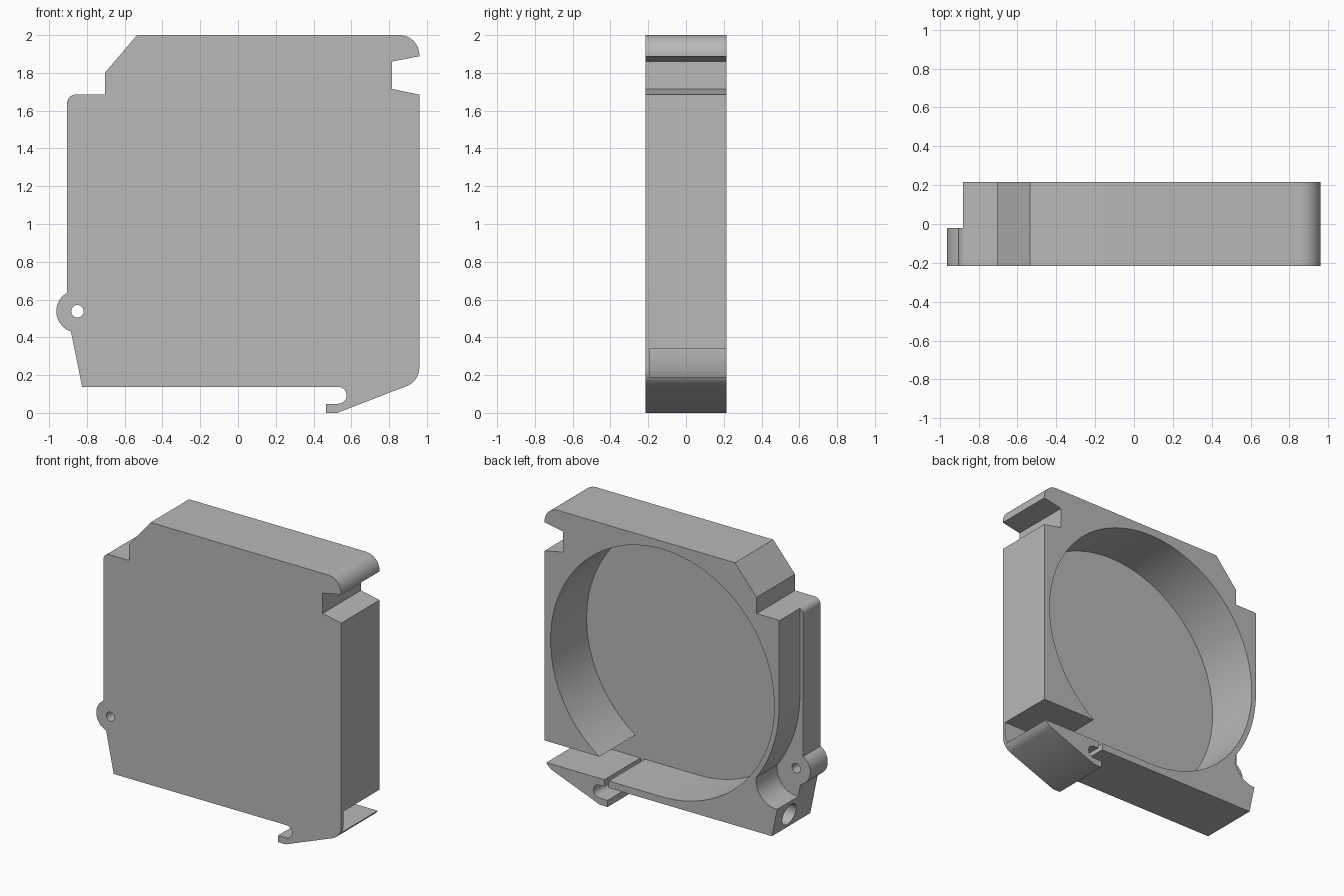
import bpy, bmesh
from math import sin, cos, radians, asin, degrees

cube = bpy.data.objects.get("Cube")
if cube:
    bpy.data.objects.remove(cube, do_unlink=True)

FRONT, FLOOR, STEP, BACK = -0.215, -0.19, -0.02, 0.215

grey = bpy.data.materials.new("plain_grey")
grey.use_nodes = True
colour = (0.48, 0.48, 0.48, 1)
grey.diffuse_color = colour
grey.node_tree.nodes["Principled BSDF"].inputs["Base Color"].default_value = colour


def arc(cx, cz, r, start, end, steps):
    """Points on an arc, angles in degrees."""
    angles = [radians(start + (end - start) * i / steps) for i in range(steps + 1)]
    return [(cx + r * cos(a), cz + r * sin(a)) for a in angles]


def extrude(name, outline, y0, y1):
    """Prism from an x-z outline between two depths."""
    bm = bmesh.new()
    face = bm.faces.new([bm.verts.new((x, y0, z)) for x, z in outline])
    new = bmesh.ops.extrude_face_region(bm, geom=[face])["geom"]
    verts = [v for v in new if isinstance(v, bmesh.types.BMVert)]
    bmesh.ops.translate(bm, verts=verts, vec=(0, y1 - y0, 0))
    bmesh.ops.recalc_face_normals(bm, faces=bm.faces)
    mesh = bpy.data.meshes.new(name)
    bm.to_mesh(mesh)
    bm.free()
    obj = bpy.data.objects.new(name, mesh)
    bpy.context.collection.objects.link(obj)
    mesh.materials.append(grey)
    return obj


def cut(target, cutter):
    cutter.hide_render = True
    mod = target.modifiers.new("cut", "BOOLEAN")
    mod.operation, mod.solver, mod.object = "DIFFERENCE", "EXACT", cutter
    bpy.context.view_layer.objects.active = target
    bpy.ops.object.modifier_apply(modifier=mod.name)
    bpy.data.objects.remove(cutter, do_unlink=True)


# Outer silhouette: chamfer, latch notch, clip foot with hook, hinge ear
outline = [(-0.705, 1.685), (-0.705, 1.80), (-0.535, 2.0)]
outline += arc(0.855, 1.895, 0.105, 90, 0, 12)
outline += [(0.96, 1.888), (0.815, 1.86), (0.815, 1.715), (0.96, 1.685)]
outline += arc(0.855, 0.24, 0.105, 0, -69, 10)
outline += [(0.525, 0.0), (0.465, 0.0), (0.465, 0.047)]
outline += arc(0.53, 0.093, 0.045, -90, 90, 12)
outline += [(-0.825, 0.138)]
outline += arc(-0.85, 0.538, 0.112, 252, 120, 24)
outline += arc(-0.86, 1.64, 0.045, 180, 90, 8)
housing = extrude("housing", outline, FRONT, BACK)

# Round pocket, opening into the clip slot and the gap beside the foot
cx, cz, r = 0.035, 1.065, 0.878
low, high = cz - r, 0.34
pocket = arc(cx, cz, r, degrees(asin((high - cz) / r)), 270, 96)
pocket += [(0.456, low), (0.456, 0.1), (0.49, 0.1), (0.49, low), (1.1, low), (1.1, high)]
cut(housing, extrude("pocket_cutter", pocket, FLOOR, BACK + 0.1))

# Rear half is set in behind the hinge ear, following the pocket wall
trim = [(-1.1, 1.8), (-0.88, 1.8)]
trim += arc(cx, cz, 0.915, 180, 216.5, 20)
trim += arc(-0.86, 0.50, 0.16, 5, -90, 16)
trim += [(-1.1, 0.34)]
cut(housing, extrude("ear_clearance_cutter", trim, STEP, BACK + 0.1))

# Hinge pin hole
pin = arc(-0.85, 0.538, 0.033, 0, 345, 23)
cut(housing, extrude("pin_hole_cutter", pin, FRONT - 0.1, BACK + 0.1))

# Blind screw hole in the lower corner block
bpy.ops.mesh.primitive_cylinder_add(vertices=32, radius=0.075, depth=0.4,
                                    location=(-0.85, 0.05, 0.235),
                                    rotation=(0, radians(90), 0))
screw = bpy.context.object
screw.data.materials.append(grey)
cut(housing, screw)

bpy.ops.object.select_all(action="DESELECT")
housing.select_set(True)
bpy.context.view_layer.objects.active = housing
bpy.ops.object.shade_smooth_by_angle(angle=radians(30))
